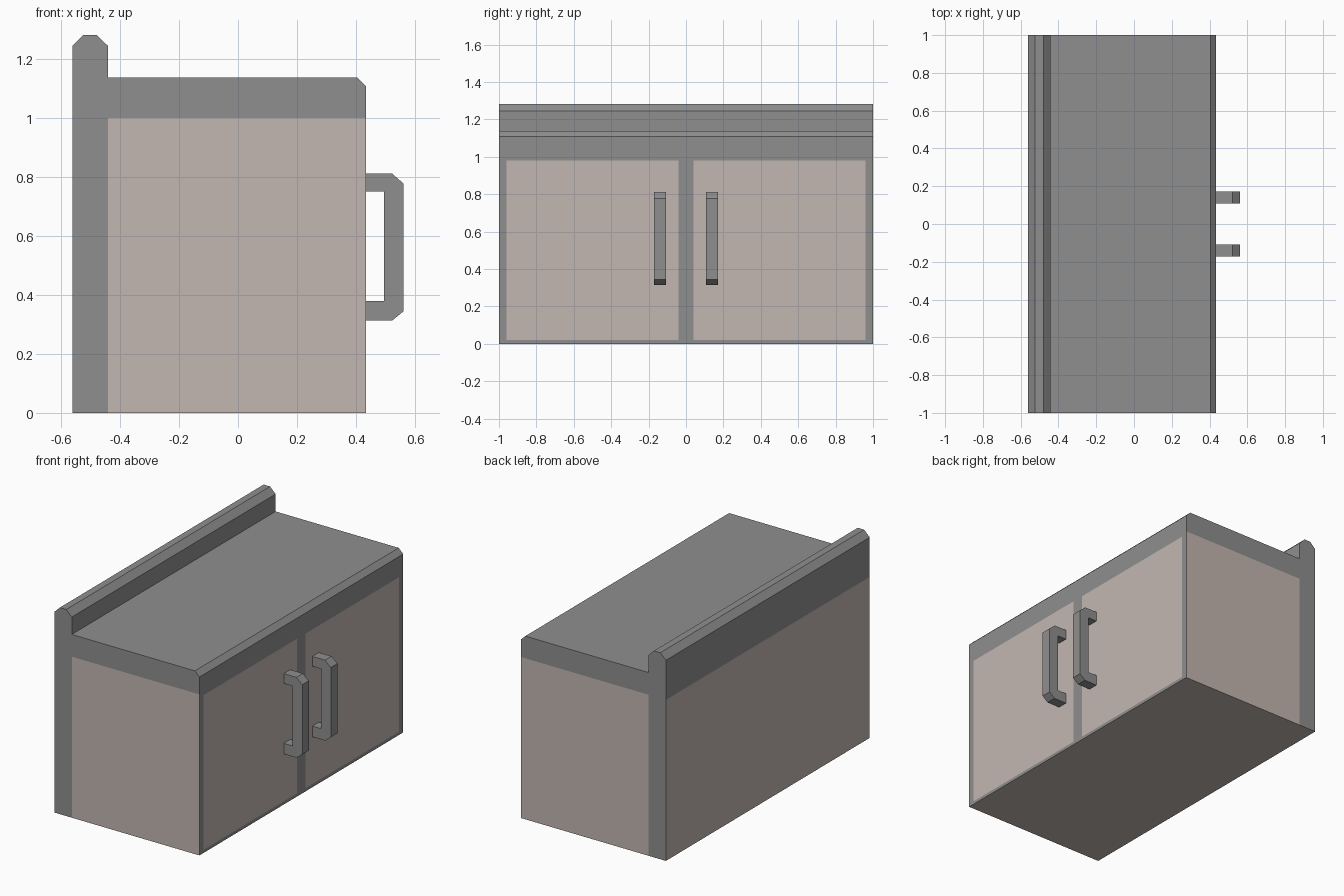
import bpy, bmesh
from mathutils import Vector

if "Cube" in bpy.data.objects:
    bpy.data.objects.remove(bpy.data.objects["Cube"])


def material(name, rgb):
    m = bpy.data.materials.new(name)
    m.diffuse_color = (*rgb, 1)
    m.use_nodes = True
    m.node_tree.nodes["Principled BSDF"].inputs["Base Color"].default_value = m.diffuse_color
    return m


GREY = material("grey trim", (0.275, 0.275, 0.275))
BEIGE = material("beige panel", (0.546, 0.474, 0.440))


def extrude_profile(points, y0, y1):
    """Prism from an xz outline, running from y0 to y1."""
    bm = bmesh.new()
    face = bm.faces.new([bm.verts.new((x, y0, z)) for x, z in points])
    geom = bmesh.ops.extrude_face_region(bm, geom=[face])["geom"]
    moved = [v for v in geom if isinstance(v, bmesh.types.BMVert)]
    bmesh.ops.translate(bm, verts=moved, vec=(0, y1 - y0, 0))
    bmesh.ops.recalc_face_normals(bm, faces=bm.faces)
    return bm


def finish(bm, name, mats):
    mesh = bpy.data.meshes.new(name)
    bm.to_mesh(mesh)
    bm.free()
    for m in mats:
        mesh.materials.append(m)
    obj = bpy.data.objects.new(name, mesh)
    bpy.context.collection.objects.link(obj)
    return obj


# Cabinet body with worktop and raised back ledge
BACK, STEP, FRONT, TOP = -0.562, -0.442, 0.435, 1.0
body = extrude_profile([
    (BACK, 0), (FRONT, 0), (FRONT, 1.108), (0.404, 1.138), (STEP, 1.138),
    (STEP, 1.246), (-0.48, 1.283), (-0.524, 1.283), (BACK, 1.246)], -1, 1)


def cut(faces, axis, value):
    """Slice the given faces along a plane."""
    normal, co = Vector((0, 0, 0)), Vector((0, 0, 0))
    normal[axis], co[axis] = 1, value
    edges = {e for f in faces for e in f.edges}
    verts = {v for f in faces for v in f.verts}
    bmesh.ops.bisect_plane(body, geom=list(faces) + list(edges) + list(verts),
                           plane_co=co, plane_no=normal)


# Cut the colour borders into the flat faces
cut(body.faces[:], 2, TOP)
cut([f for f in body.faces if abs(f.normal.y) > 0.9], 0, STEP)
for axis, value in [(1, -0.96), (1, -0.04), (1, 0.04), (1, 0.96), (2, 0.02), (2, 0.98)]:
    cut([f for f in body.faces if f.normal.x > 0.9
         and f.calc_center_median().x > 0.4], axis, value)

# Beige doors, sides, back and underside; everything else grey
body.normal_update()
for f in body.faces:
    c, n = f.calc_center_median(), f.normal
    if n.x > 0.9:
        beige = c.x > 0.4 and 0.02 < c.z < 0.98 and 0.04 < abs(c.y) < 0.96
    elif abs(n.y) > 0.9:
        beige = c.x > STEP and c.z < TOP
    else:
        beige = c.z < TOP
    f.material_index = int(beige)
finish(body, "cabinet_body", [GREY, BEIGE])

# Pair of door handles
HANDLE = [(FRONT, 0.813), (0.522, 0.813), (0.562, 0.778), (0.562, 0.345),
          (0.524, 0.314), (FRONT, 0.314), (FRONT, 0.38), (0.495, 0.38),
          (0.495, 0.752), (FRONT, 0.752)]
for side, name in [(-1, "left_handle"), (1, "right_handle")]:
    y = side * 0.14
    finish(extrude_profile(HANDLE, y - 0.032, y + 0.032), name, [GREY])
